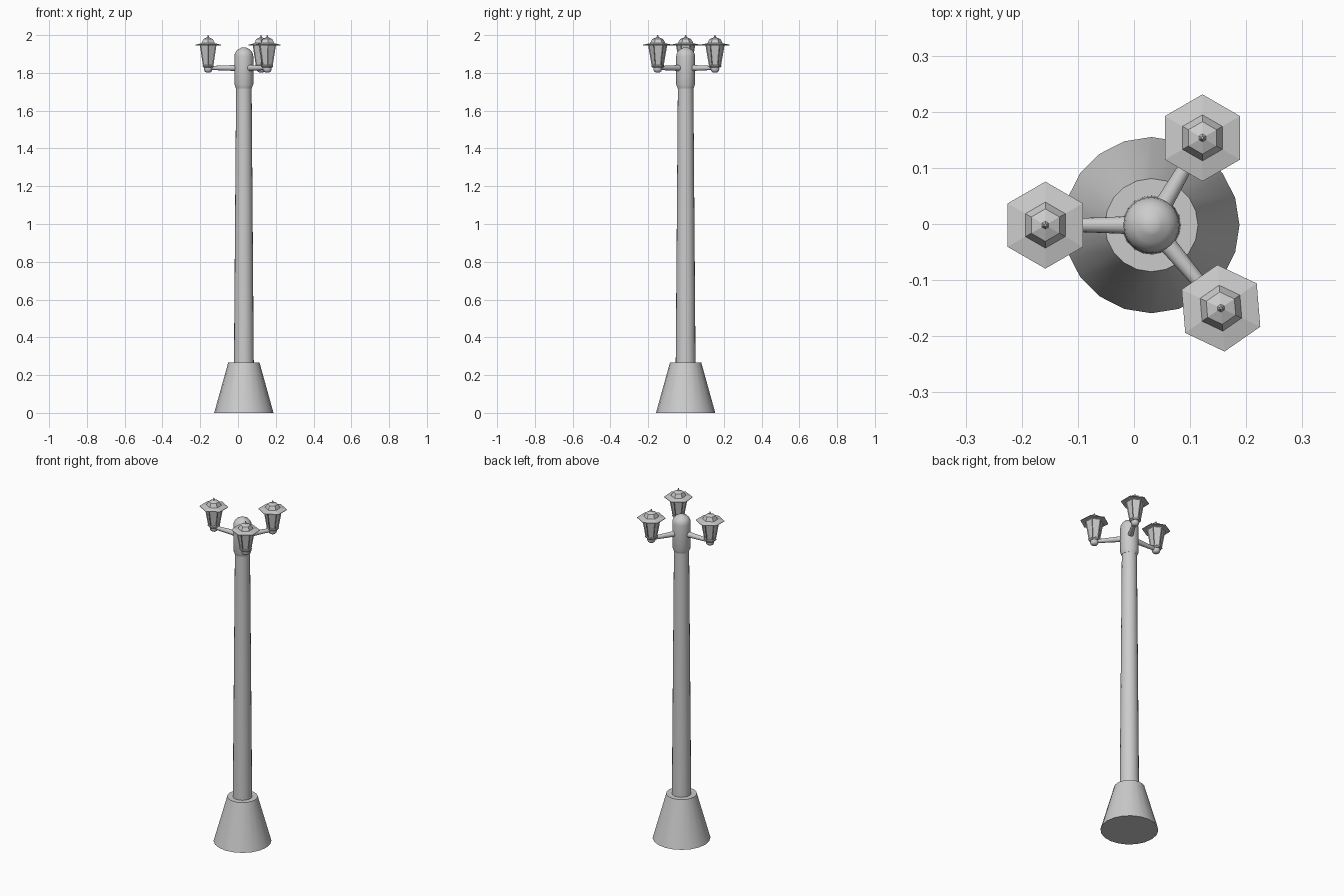
import bpy, bmesh, math
from mathutils import Vector, Matrix

if "Cube" in bpy.data.objects:
    bpy.data.objects.remove(bpy.data.objects["Cube"])

POLE = Vector((0.031, -0.002, 0.0))
ARM_Z = 1.826


def finish(bm, name, smooth):
    bmesh.ops.recalc_face_normals(bm, faces=bm.faces)
    me = bpy.data.meshes.new(name)
    bm.to_mesh(me)
    bm.free()
    ob = bpy.data.objects.new(name, me)
    bpy.context.collection.objects.link(ob)
    if smooth:
        bpy.ops.object.select_all(action='DESELECT')
        ob.select_set(True)
        bpy.context.view_layer.objects.active = ob
        bpy.ops.object.shade_smooth_by_angle(angle=math.radians(35))
    return ob


def lathe(name, profile, sides, loc=(0, 0, 0), turn=0.0, smooth=True, panels=None):
    """Closed solid from (radius, z) rings; panels = (inset, depth) recesses the sides."""
    bm = bmesh.new()
    rings = []
    for r, z in profile:
        rings.append([bm.verts.new((r * math.cos(turn + math.tau * i / sides),
                                    r * math.sin(turn + math.tau * i / sides), z))
                      for i in range(sides)])
    walls = []
    for a, b in zip(rings, rings[1:]):
        for i in range(sides):
            j = (i + 1) % sides
            walls.append(bm.faces.new((a[i], a[j], b[j], b[i])))
    bm.faces.new(rings[0][::-1])
    bm.faces.new(rings[-1])
    bm.normal_update()
    if panels:
        bmesh.ops.inset_individual(bm, faces=walls, thickness=panels[0], depth=-panels[1])
    ob = finish(bm, name, smooth)
    ob.location = loc
    return ob


def arm(name, start, end, r1, r2):
    d = end - start
    bm = bmesh.new()
    bmesh.ops.create_cone(bm, cap_ends=True, segments=16, radius1=r1, radius2=r2,
                          depth=d.length,
                          matrix=Matrix.Translation((start + end) / 2)
                          @ d.to_track_quat('Z', 'Y').to_matrix().to_4x4())
    return finish(bm, name, True)


# Base and tapered pole
lathe("base", [(0.157, 0), (0.083, 0.266)], 20, POLE)
lathe("pole", [(0.053, 0.2), (0.041, 1.74)], 20, POLE)

# Domed pole head
dome = [(0.050 * math.cos(t), 1.888 + 0.046 * math.sin(t))
        for t in (math.radians(a) for a in (0, 17, 34, 51, 69))]
lathe("pole_head", [(0.042, 1.718), (0.050, 1.74)] + dome + [(0.012, 1.9345)], 24, POLE)

# Three lanterns: x, y, twist of the hexagon in degrees
for n, (x, y, twist) in enumerate(((-0.158, -0.002, 0), (0.122, 0.1535, 0), (0.155, -0.15, 4.7)), 1):
    spot = Vector((x, y, 0))
    turn = math.radians(90 + twist)
    arm(f"arm_{n}", POLE + Vector((0, 0, ARM_Z)), spot + Vector((0, 0, ARM_Z)), 0.0175, 0.010)
    lathe(f"lantern_foot_{n}", [(0.010, 1.802), (0.019, 1.808), (0.023, 1.818), (0.021, 1.836)],
          16, spot)
    lathe(f"lantern_floor_{n}", [(0.028, 1.828), (0.034, 1.834), (0.034, 1.839)],
          6, spot, turn, False)
    lathe(f"lantern_glass_{n}", [(0.032, 1.838), (0.051, 1.948)],
          6, spot, turn, False, panels=(0.005, 0.004))
    lathe(f"lantern_roof_{n}", [(0.050, 1.947), (0.0775, 1.946), (0.0775, 1.949), (0.041, 1.957),
                                (0.029, 1.979), (0.007, 1.988), (0.004, 1.994), (0.0025, 2.0)],
          6, spot, turn, False)
